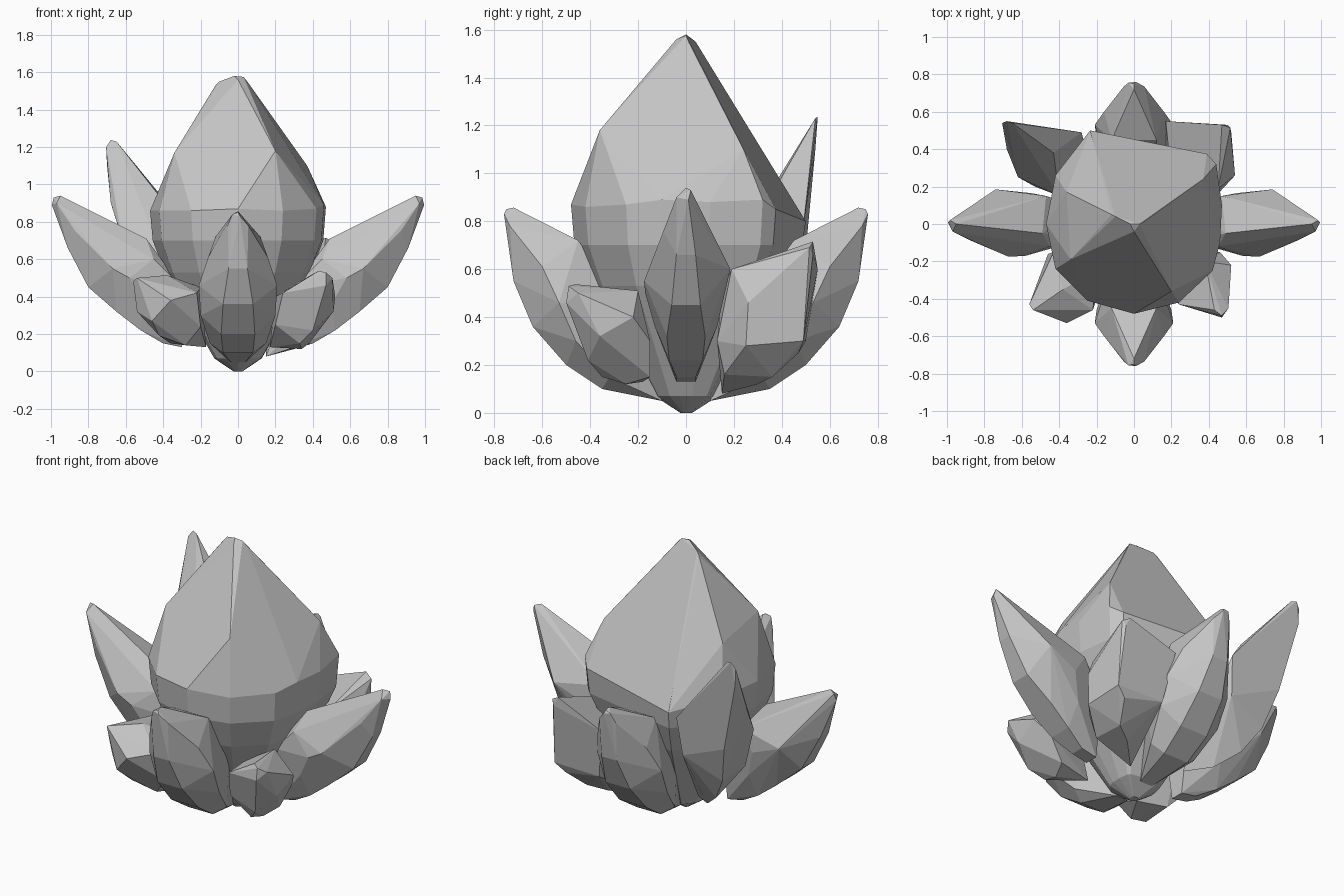
import bpy, bmesh

stone = bpy.data.materials.new("grey stone")
stone.diffuse_color = (0.55, 0.55, 0.55, 1)


def crystal(name, points, fx=1, fy=1):
    """Faceted stone: the convex hull of its corner points, optionally mirrored."""
    bm = bmesh.new()
    for x, y, z in points:
        bm.verts.new((x * fx, y * fy, z))
    bmesh.ops.convex_hull(bm, input=bm.verts[:])
    loose = [v for v in bm.verts if not v.link_faces]
    bmesh.ops.delete(bm, geom=loose, context='VERTS')
    bmesh.ops.dissolve_limit(bm, angle_limit=0.09, verts=bm.verts[:], edges=bm.edges[:])
    bmesh.ops.recalc_face_normals(bm, faces=bm.faces[:])
    me = bpy.data.meshes.new(name)
    bm.to_mesh(me)
    bm.free()
    me.materials.append(stone)
    bpy.context.collection.objects.link(bpy.data.objects.new(name, me))


def sym(pairs):
    """Points (r, half width, z) doubled to both sides of the petal's keel."""
    return [(r, s * w, z) for r, w, z in pairs for s in (1, -1)]


# Central bud: girdle ring, tapering tail and faceted peak
ring = [(-.25, -.41, .86), (0, -.48, .87), (.24, -.42, .86), (.42, -.25, .87),
        (.46, -.1, .89), (.47, .1, .88), (.44, .32, .89), (.39, .375, .85),
        (-.235, .5, .8), (-.32, .38, .85), (-.42, .26, .85), (-.47, 0, .86),
        (-.42, -.24, .86)]
peak = [(-.12, .05, 1.53), (-.1, .04, 1.55), (-.02, 0, 1.58), (.03, 0, 1.575),
        (.05, .01, 1.55), (0, -.04, 1.56), (-.34, -.19, 1.17),
        (.2, -.36, 1.18), (.37, .24, 1.1), (-.36, .17, 1.12)]
tail = [(x * s, y * s, z) for z, s in ((.7, .97), (.53, .83), (.3, .57), (.07, .27), (0, .05))
        for x, y, _ in ring]
crystal("central_bud", peak + ring + tail)

# Side petals (left and right mirrored)
side = [(.995, .01, .89), (.985, .02, .93), (.95, 0, .94), (.97, -.04, .9),
        (.74, .185, .6), (.55, .165, .52), (.87, -.09, .75), (.67, -.175, .55),
        (.58, -.17, .5), (.47, .15, .64), (.49, -.05, .71), (.45, -.12, .6)]
side += sym([(.91, .04, .66), (.8, .06, .45), (.65, .08, .32), (.52, .07, .22),
             (.5, .13, .36), (.4, .04, .15), (.3, .04, .13), (.3, .09, .45)])
crystal("right_petal", side)
crystal("left_petal", side, fx=-1)

# Front and back petals (mirrored)
long_r = [(.76, .01, .83), (.755, -.03, .84), (.75, 0, .85), (.72, 0, .857)]
long_r += sym([(.735, .055, .78), (.45, .12, .72), (.6, .16, .61), (.53, .21, .46),
               (.46, .2, .3), (.32, .15, .15), (.72, .05, .55), (.64, .08, .36),
               (.5, .09, .2), (.35, .08, .1), (.1, .04, .05), (.25, .12, .45)])
long_petal = [(t, r, z) for r, t, z in long_r]
crystal("back_petal", long_petal)
crystal("front_petal", long_petal, fy=-1)

# Four corner petals, each a different size
crystal("back_left_petal", [
    (-.705, .54, 1.2), (-.68, .55, 1.237), (-.65, .54, 1.23), (-.70, .54, 1.1),
    (-.28, .49, .78), (-.43, .38, .95), (-.68, .4, .9), (-.62, .25, .71),
    (-.6, .5, .68), (-.54, .43, .45), (-.45, .36, .3), (-.33, .27, .2),
    (-.3, .46, .55), (-.53, .2, .45), (-.2, .17, .17), (-.4, .15, .6)])
crystal("back_right_petal", [
    (.515, .515, .69), (.5, .53, .66), (.47, .53, .715), (.17, .55, .6),
    (.54, .26, .46), (.45, .19, .6), (.52, .49, .3), (.46, .47, .25),
    (.4, .36, .15), (.3, .3, .12), (.15, .15, .08), (.22, .5, .3),
    (.53, .25, .28), (.42, .13, .3), (.4, .16, .16), (.2, .25, .5), (.3, .15, .5)])
crystal("front_right_petal", [
    (.47, -.49, .53), (.43, -.46, .537), (.505, -.45, .5), (.47, -.5, .46),
    (.24, -.43, .42), (.52, -.22, .4), (.38, -.2, .51), (.51, -.36, .32),
    (.4, -.41, .22), (.33, -.35, .15), (.17, -.18, .13), (.2, -.36, .25),
    (.46, -.15, .3), (.38, -.15, .15), (.34, -.25, .12), (.2, -.22, .4)])
crystal("front_left_petal", [
    (-.56, -.43, .48), (-.54, -.46, .5), (-.36, -.53, .38), (-.38, -.35, .515),
    (-.22, -.46, .42), (-.43, -.15, .48), (-.54, -.41, .32), (-.42, -.4, .19),
    (-.28, -.36, .14), (-.17, -.18, .13), (-.2, -.4, .24), (-.46, -.16, .25),
    (-.36, -.15, .15), (-.2, -.25, .45), (-.46, -.48, .27)])
